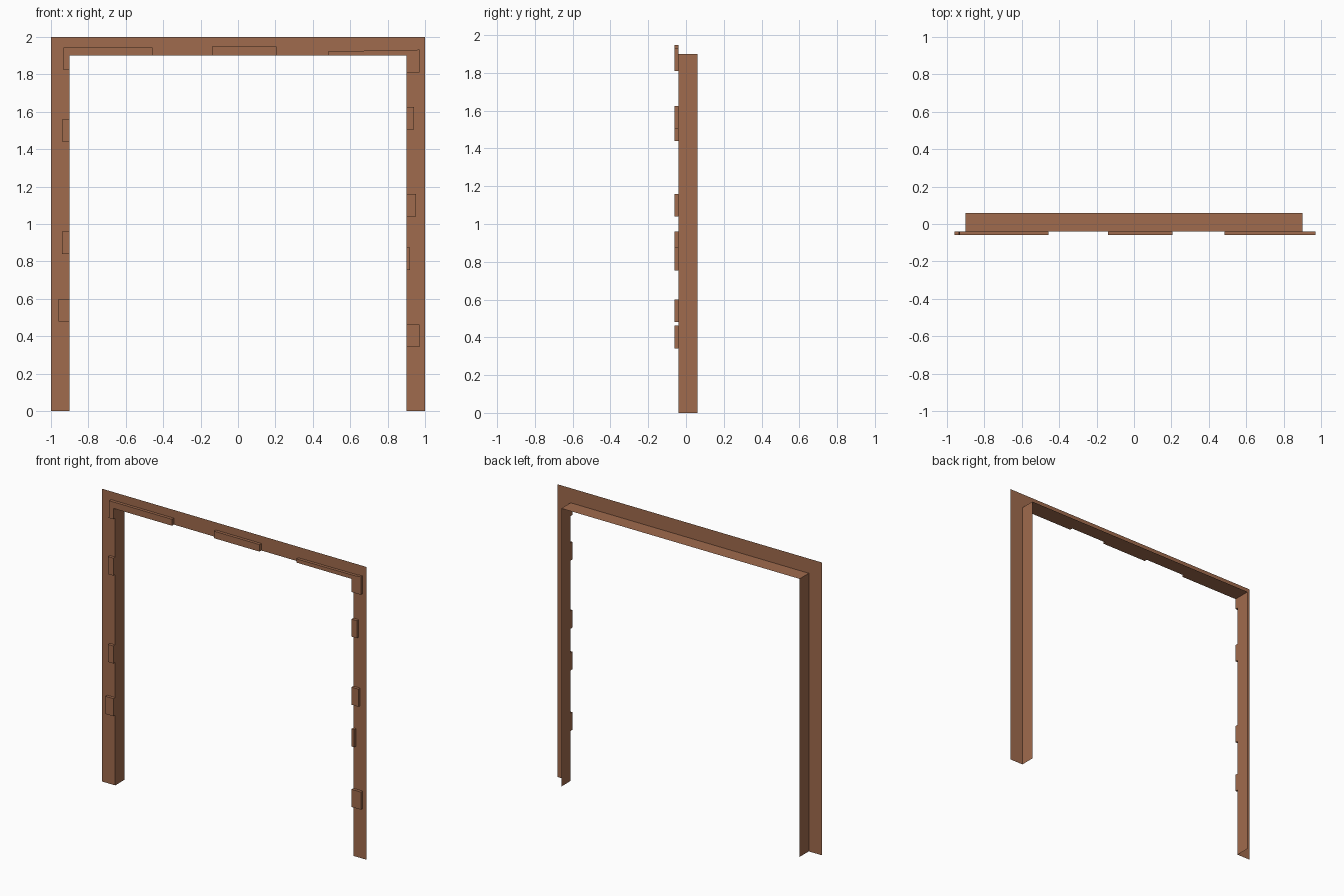
import bpy, bmesh

if "Cube" in bpy.data.objects:
    bpy.data.objects.remove(bpy.data.objects["Cube"])

FRONT, BACK, PLATE = -0.04, 0.06, -0.06

wood = bpy.data.materials.new("brown_wood")
wood.diffuse_color = (0.352, 0.147, 0.075, 1.0)
wood.use_nodes = True
wood.node_tree.nodes["Principled BSDF"].inputs["Base Color"].default_value = wood.diffuse_color


def finish(bm, name):
    mesh = bpy.data.meshes.new(name)
    bm.to_mesh(mesh)
    bm.free()
    mesh.materials.append(wood)
    bpy.context.collection.objects.link(bpy.data.objects.new(name, mesh))


def strip(name, path_a, path_b):
    """Sheet of quads spanning two matching paths."""
    bm = bmesh.new()
    a = [bm.verts.new(p) for p in path_a]
    b = [bm.verts.new(p) for p in path_b]
    for i in range(len(a) - 1):
        bm.faces.new((a[i], b[i], b[i + 1], a[i + 1]))
    finish(bm, name)


def raised(name, outline):
    """Shallow block on the front face, open at the back; outline is counter-clockwise (x, z)."""
    bm = bmesh.new()
    front = [bm.verts.new((x, PLATE, z)) for x, z in outline]
    back = [bm.verts.new((x, FRONT, z)) for x, z in outline]
    bm.faces.new(front)
    for i in range(len(front)):
        j = (i + 1) % len(front)
        bm.faces.new((front[j], front[i], back[i], back[j]))
    finish(bm, name)


def rect(x0, x1, z0, z1):
    return [(x0, z0), (x1, z0), (x1, z1), (x0, z1)]


# Thin front casing and the lining of the opening
outer = [(-1, 0), (-1, 2), (1, 2), (1, 0)]
inner = [(-0.9, 0), (-0.9, 1.9), (0.9, 1.9), (0.9, 0)]
inner_front = [(x, FRONT, z) for x, z in inner]
strip("front_casing", [(x, FRONT, z) for x, z in outer], inner_front)
strip("opening_lining", inner_front, [(x, BACK, z) for x, z in inner])

# Raised blocks along the jambs: outer x, bottom z (each 0.12 tall)
for x, z in [(-0.94, 1.44), (-0.94, 0.84), (-0.96, 0.48)]:
    raised("left_jamb_block", rect(x, -0.9, z, z + 0.12))
for x, z in [(0.94, 1.505), (0.952, 1.04), (0.92, 0.755), (0.97, 0.342)]:
    raised("right_jamb_block", rect(0.9, x, z, z + 0.12))

# Raised blocks along the lintel and around its corners
raised("lintel_block", rect(-0.14, 0.205, 1.9, 1.948))
raised("left_corner_block", [(-0.935, 1.826), (-0.9, 1.826), (-0.9, 1.9),
                             (-0.457, 1.9), (-0.457, 1.944), (-0.932, 1.944)])
raised("right_corner_block", [(0.9, 1.81), (0.97, 1.81), (0.97, 1.933), (0.93, 1.928),
                              (0.483, 1.925), (0.483, 1.9), (0.9, 1.9)])
